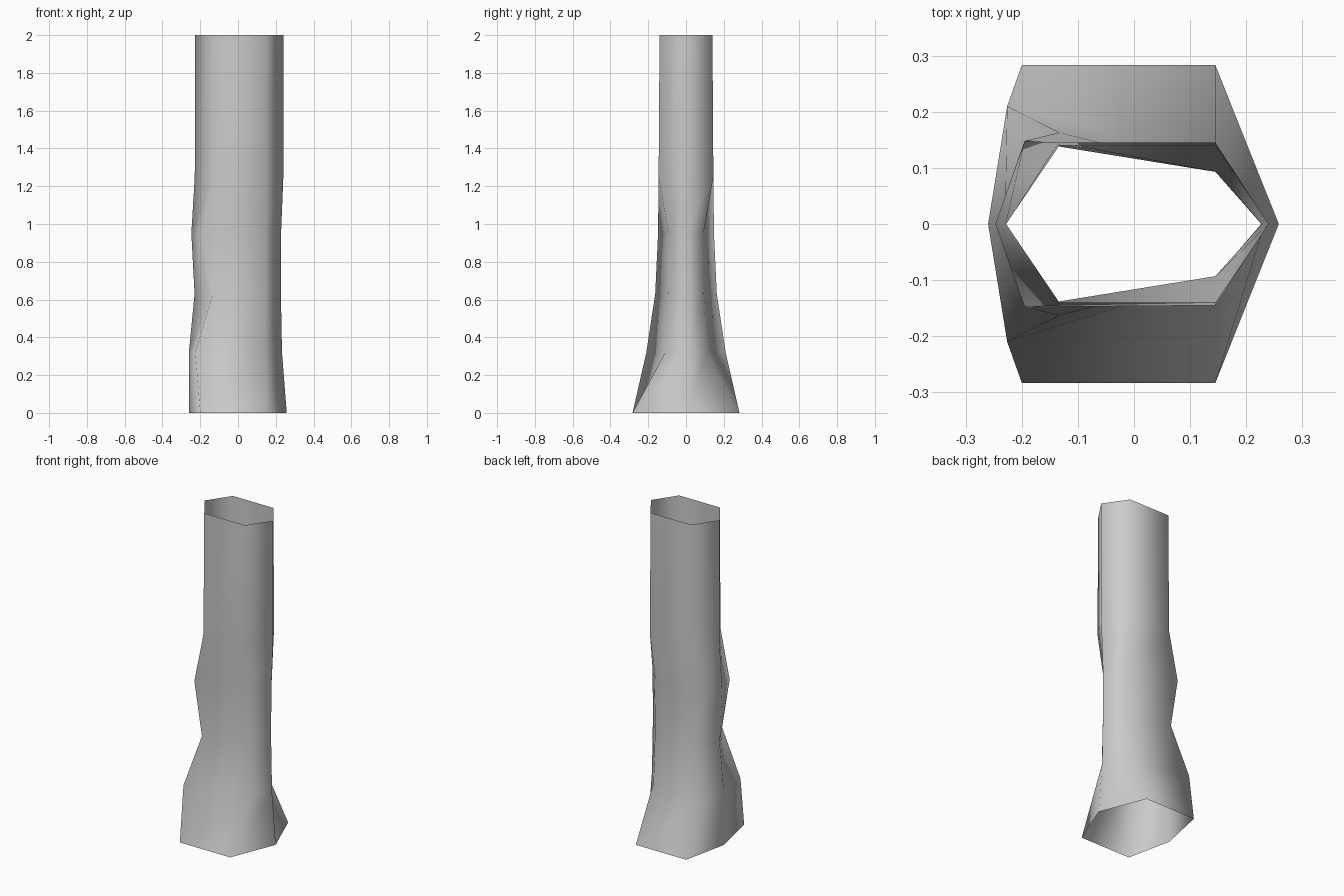
import bpy, bmesh

if "Cube" in bpy.data.objects:
    bpy.data.objects.remove(bpy.data.objects["Cube"])

# Ring profile: z, left tip x, left corner (x, y), right corner y, right tip x
RINGS = [
    (0.00, -0.26, -0.20, 0.283, 0.283, 0.258),
    (0.32, -0.26, -0.226, 0.21, 0.11, 0.233),
    (0.63, -0.23, -0.133, 0.163, 0.094, 0.227),
    (0.95, -0.247, -0.195, 0.148, 0.093, 0.228),
    (1.25, -0.229, -0.135, 0.145, 0.145, 0.24),
    (2.00, -0.228, -0.133, 0.14, 0.14, 0.24),
]
CORNER_X = 0.145

# Open six-sided trunk tube, mirrored front to back
bm = bmesh.new()
loops = []
for z, left, lx, ly, ry, right in RINGS:
    half = [(lx, ly), (CORNER_X, ry)]
    outline = [(left, 0)] + [(x, -y) for x, y in half]
    outline += [(right, 0)] + half[::-1]
    loops.append([bm.verts.new((x, y, z)) for x, y in outline])

for low, high in zip(loops, loops[1:]):
    for i in range(6):
        j = (i + 1) % 6
        bm.faces.new((low[i], low[j], high[j], high[i])).smooth = True

mesh = bpy.data.meshes.new("trunk")
bm.to_mesh(mesh)
bm.free()
trunk = bpy.data.objects.new("trunk", mesh)
bpy.context.collection.objects.link(trunk)
